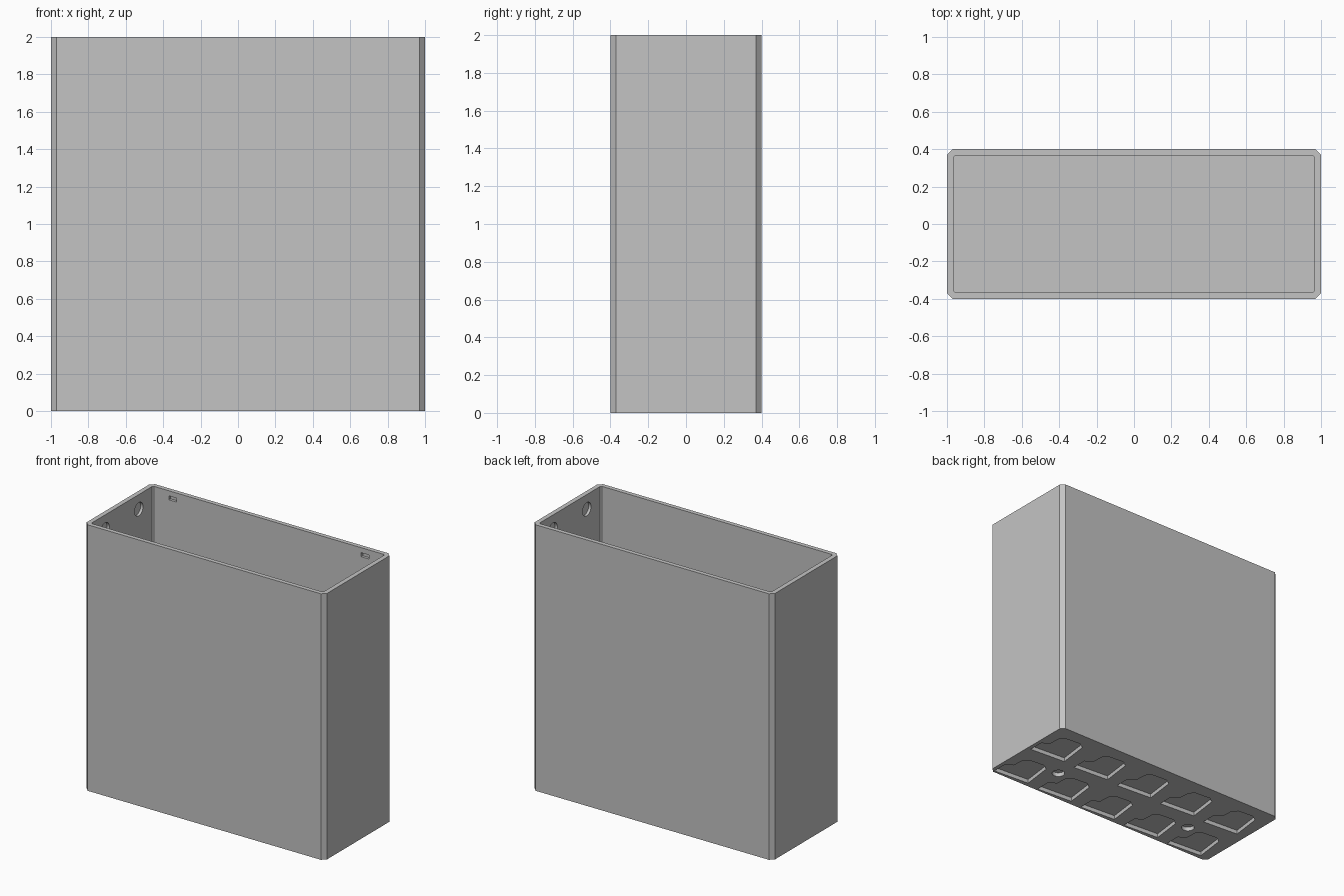
import bpy, bmesh
from math import sin, cos, tau
from mathutils import Matrix, Vector

if "Cube" in bpy.data.objects:
    bpy.data.objects.remove(bpy.data.objects["Cube"], do_unlink=True)

grey = bpy.data.materials.new("plain_grey")
grey.use_nodes = True
colour = (0.55, 0.55, 0.55, 1)
grey.diffuse_color = colour
grey.node_tree.nodes["Principled BSDF"].inputs["Base Color"].default_value = colour


def prism(bm, outline, depth, place=Matrix()):
    """Extrude a flat outline along local z."""
    face = bm.faces.new([bm.verts.new(place @ Vector((x, y, 0))) for x, y in outline])
    top = bmesh.ops.extrude_face_region(bm, geom=[face])["geom"]
    shift = place.to_3x3() @ Vector((0, 0, depth))
    bmesh.ops.translate(bm, vec=shift, verts=[v for v in top if isinstance(v, bmesh.types.BMVert)])


def finish(bm, name):
    bmesh.ops.recalc_face_normals(bm, faces=bm.faces)
    mesh = bpy.data.meshes.new(name)
    bm.to_mesh(mesh)
    bm.free()
    mesh.materials.append(grey)
    obj = bpy.data.objects.new(name, mesh)
    bpy.context.collection.objects.link(obj)
    return obj


def cut_corner_rect(hx, hy, c):
    return [(hx - c, -hy), (hx, c - hy), (hx, hy - c), (hx - c, hy),
            (c - hx, hy), (-hx, hy - c), (-hx, c - hy), (c - hx, -hy)]


def circle(r, n=32):
    return [(r * cos(tau * i / n), r * sin(tau * i / n)) for i in range(n)]


# Outer body with chamfered upright corners
bm = bmesh.new()
prism(bm, cut_corner_rect(1, 0.4, 0.03), 2)
body = finish(bm, "bin_body")

# Open interior
bm = bmesh.new()
prism(bm, cut_corner_rect(0.965, 0.367, 0.01), 2.2, Matrix.Translation((0, 0, 0.065)))
cavity = finish(bm, "cavity_cutter")

# Shallow recesses
bm = bmesh.new()
# shaped pockets under the base, on a five by two grid
pocket = [(0.03, 0.385), (0.03, 0.27), (0.085, 0.235), (0.09, 0.145), (0.125, 0.11),
          (0.25, 0.1), (0.295, 0.13), (0.325, 0.365)]
for col in range(5):
    for row in range(2):
        outline = [(1 - 0.4 * col - a, 0.4 - 0.4 * row - b) for a, b in pocket]
        prism(bm, outline, 0.08, Matrix.Translation((0, 0, -0.05)))
for side in (-1, 1):
    # round pockets under the base
    prism(bm, circle(0.045), 0.08, Matrix.Translation((side * 0.6, -0.12, -0.05)))
    # round sockets inside the end walls
    for y in (-0.2, 0.2):
        turn = Matrix.Rotation(side * tau / 4, 4, 'Y')
        prism(bm, circle(0.05), 0.05, Matrix.Translation((side * 0.935, y, 1.89)) @ turn)
    # small slots inside the back wall
    slot = [(-0.033, 0.34), (0.033, 0.34), (0.033, 0.387), (-0.033, 0.387)]
    prism(bm, slot, 0.03, Matrix.Translation((side * 0.8, 0, 1.932)))
recesses = finish(bm, "recess_cutter")

# Cut the body and drop the cutters
bpy.context.view_layer.objects.active = body
for cutter in (cavity, recesses):
    cutter.hide_render = True
    mod = body.modifiers.new("cut", 'BOOLEAN')
    mod.operation = 'DIFFERENCE'
    mod.solver = 'EXACT'
    mod.object = cutter
    bpy.ops.object.modifier_apply(modifier=mod.name)
    bpy.data.objects.remove(cutter, do_unlink=True)

bpy.ops.object.select_all(action='DESELECT')
body.select_set(True)
bpy.ops.object.shade_smooth_by_angle()
